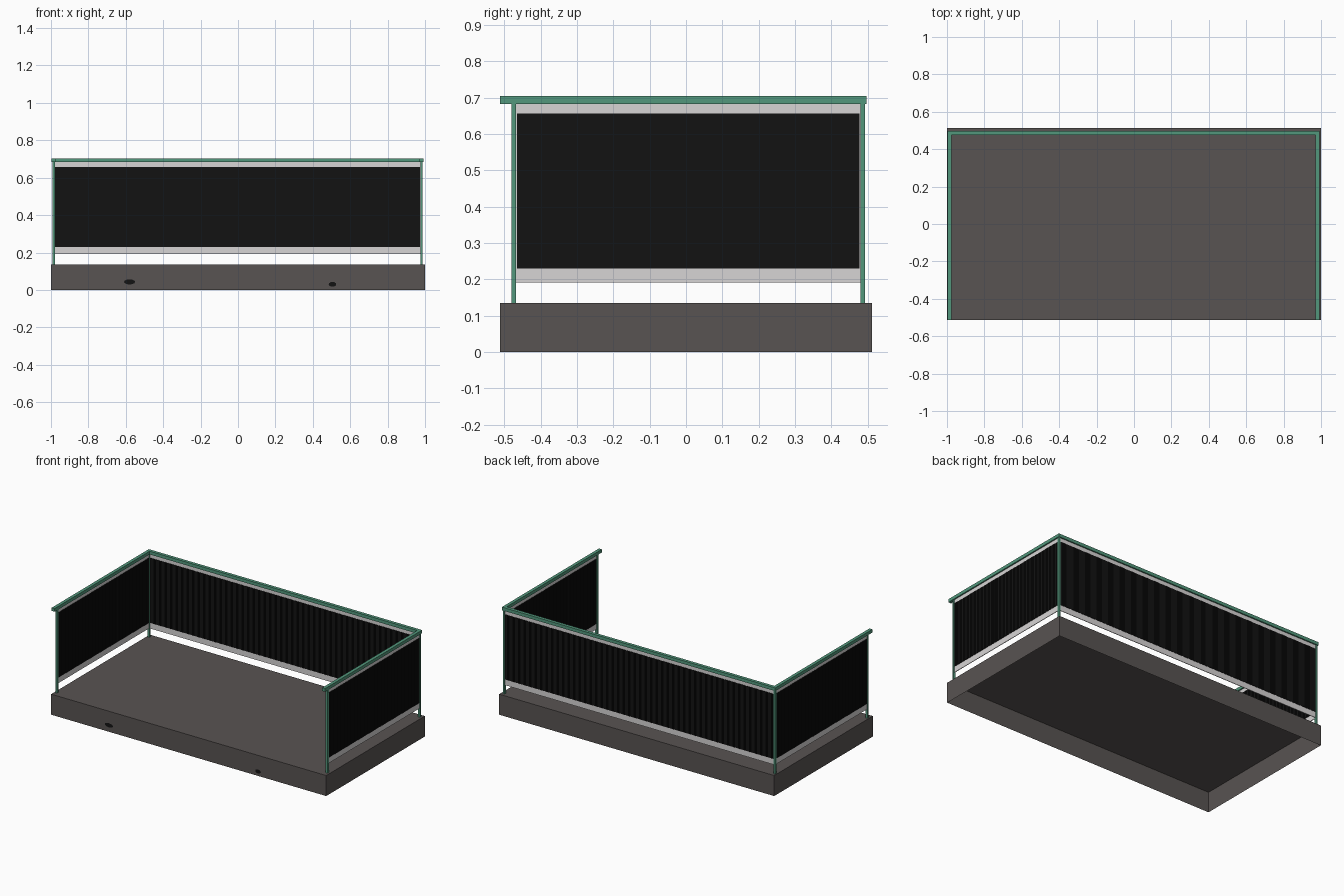
import bpy, bmesh, math

if "Cube" in bpy.data.objects:
    bpy.data.objects.remove(bpy.data.objects["Cube"])


def material(name, rgb):
    m = bpy.data.materials.new(name)
    m.diffuse_color = (*rgb, 1)
    m.use_nodes = True
    m.node_tree.nodes["Principled BSDF"].inputs["Base Color"].default_value = m.diffuse_color
    return m


concrete = material("dark concrete grey", (0.098, 0.087, 0.084))
green = material("painted green metal", (0.085, 0.31, 0.20))
white = material("off white", (0.68, 0.66, 0.66))
black = material("black slats", (0.006, 0.006, 0.006))


def add_box(bm, lo, hi):
    """Append an axis-aligned box; returns its vertices."""
    verts = bmesh.ops.create_cube(bm, size=1)["verts"]
    for v in verts:
        for i in range(3):
            v.co[i] = lo[i] if v.co[i] < 0 else hi[i]
    return verts


def finish(bm, name, mat):
    mesh = bpy.data.meshes.new(name)
    bm.to_mesh(mesh)
    bm.free()
    mesh.materials.append(mat)
    ob = bpy.data.objects.new(name, mesh)
    bpy.context.collection.objects.link(ob)
    return ob


def boxes(name, mat, items):
    bm = bmesh.new()
    for lo, hi in items:
        add_box(bm, lo, hi)
    return finish(bm, name, mat)


LEFT, RIGHT, FRONT, BACK = -0.986, 0.981, -0.474, 0.486
BASE_Y, FLOOR = 0.512, 0.135

# Floor slab: thin shell, open underneath
bm = bmesh.new()
add_box(bm, (-1, -BASE_Y, 0), (1, BASE_Y, FLOOR))
bottom = [f for f in bm.faces if f.normal.z < -0.5 or f.calc_center_median().z < 0.001]
bmesh.ops.delete(bm, geom=bottom, context="FACES")
finish(bm, "floor_slab", concrete)

# Corner posts
p = 0.0065
boxes("corner_posts", green, [((x - p, y - p, FLOOR), (x + p, y + p, 0.69))
                              for x in (LEFT, RIGHT) for y in (FRONT, BACK)])

# Handrail along three sides
r, z0, z1 = 0.0105, 0.683, 0.704
boxes("side_handrails", green, [((x - r, -BASE_Y, z0), (x + r, BACK - r, z1))
                                for x in (LEFT, RIGHT)])
boxes("back_handrail", green, [((LEFT - r, BACK - r, z0), (RIGHT + r, BACK + r, z1))])


def panel(name, along_x, fixed, start, end):
    """White sheet with a dense black slatted screen on both faces."""
    def span(a, b, half, low, high):
        if along_x:
            return (a, fixed - half, low), (b, fixed + half, high)
        return (fixed - half, a, low), (fixed + half, b, high)

    boxes(name + "_sheet", white, [span(start, end, 0.002, 0.192, 0.684)])
    slats = [span(start + 0.002, end - 0.002, 0.0035, 0.23, 0.657)]
    count = round((end - start - 0.01) / 0.008)
    step = (end - start - 0.01) / count
    for i in range(count):
        a = start + 0.005 + i * step
        slats.append(span(a, a + step / 2, 0.0055, 0.231, 0.656))
    boxes(name + "_slats", black, slats)


panel("left_panel", False, LEFT, FRONT + p, BACK - p)
panel("right_panel", False, RIGHT, FRONT + p, BACK - p)
panel("back_panel", True, BACK, LEFT + p, RIGHT - p)

# Small dark marks on the front of the slab
for i, (x, z, w, h) in enumerate(((-0.58, 0.043, 0.03, 0.014), (0.505, 0.03, 0.02, 0.013))):
    bm = bmesh.new()
    ring = [bm.verts.new((x + w * math.cos(t * math.pi / 6), -BASE_Y - 0.001,
                          z + h * math.sin(t * math.pi / 6))) for t in range(12)]
    bm.faces.new(ring)
    finish(bm, "front_mark_%d" % (i + 1), black)
